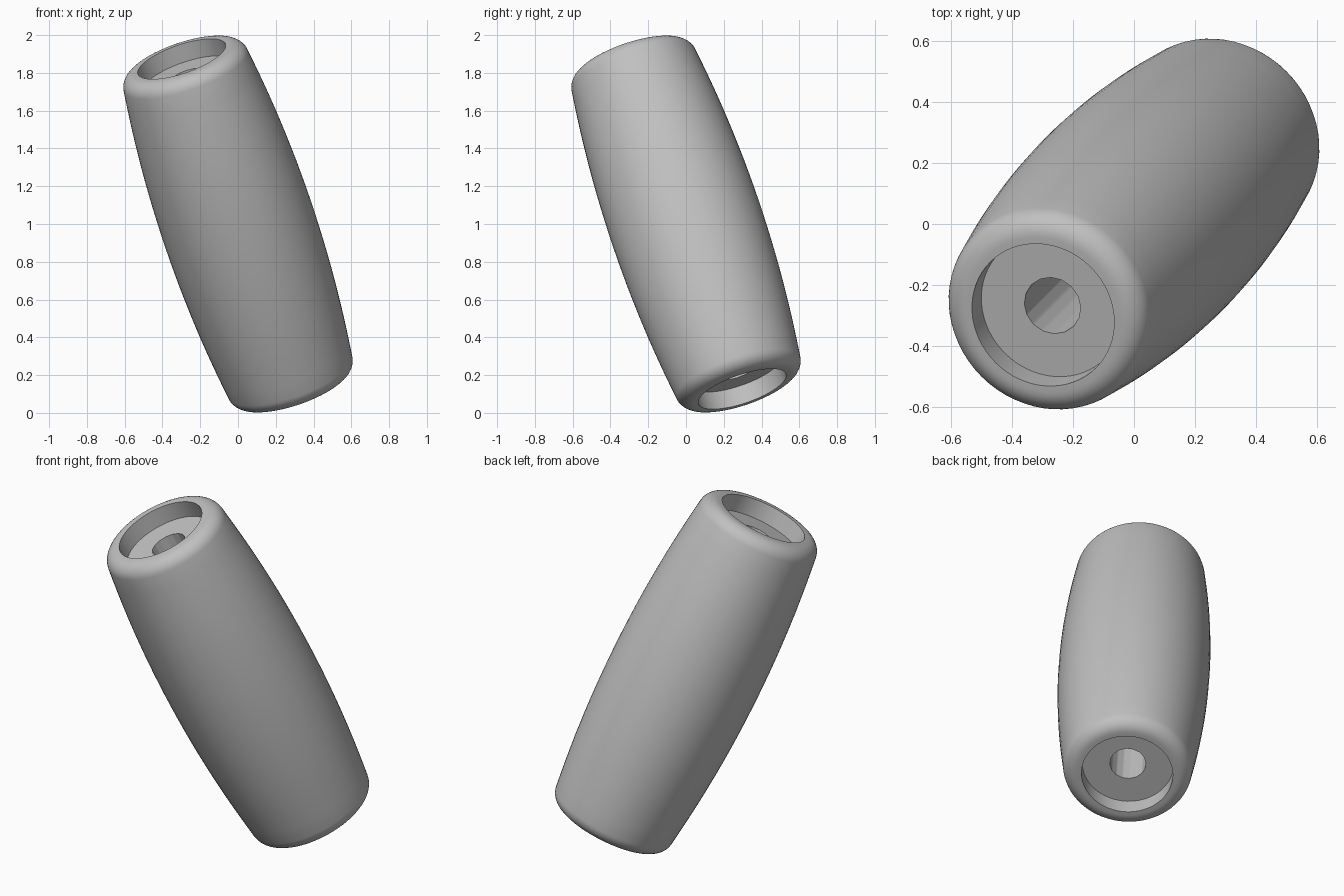
import bpy, bmesh, math
from mathutils import Vector

cube = bpy.data.objects.get("Cube")
if cube:
    bpy.data.objects.remove(cube, do_unlink=True)

SEGMENTS = 64
HALF = 0.89          # where the rounded end starts
MID_R, END_R = 0.405, 0.347
FILLET = 0.08
RIM_R, RECESS = 0.245, 0.10
BORE_R = 0.097

# Grey material
grey = bpy.data.materials.new("plain_grey")
grey.use_nodes = True
colour = (0.53, 0.53, 0.53, 1)
grey.diffuse_color = colour
grey.node_tree.nodes["Principled BSDF"].inputs["Base Color"].default_value = colour

# Half profile: recess floor, recess wall, rounded lip, bulging side
top = HALF + FILLET
half = [(0, top - RECESS), (RIM_R, top - RECESS), (RIM_R, top)]
for i in range(9):
    a = math.radians(90 - i * 82 / 8)
    half.append((END_R - FILLET + FILLET * math.cos(a), HALF + FILLET * math.sin(a)))
for i in range(1, 12):
    z = HALF * (1 - i / 12)
    half.append((MID_R - (MID_R - END_R) * (z / HALF) ** 2, z))
profile = half + [(MID_R, 0)] + [(r, -z) for r, z in reversed(half)]

# Lathe the barrel body
bm = bmesh.new()
verts = [bm.verts.new((r, 0, z)) for r, z in profile]
edges = [bm.edges.new(pair) for pair in zip(verts, verts[1:])]
bmesh.ops.spin(bm, geom=verts + edges, cent=(0, 0, 0), axis=(0, 0, 1),
               angle=math.tau, steps=SEGMENTS, use_merge=False)
bmesh.ops.remove_doubles(bm, verts=bm.verts, dist=0.0005)
bmesh.ops.recalc_face_normals(bm, faces=bm.faces)
mesh = bpy.data.meshes.new("barrel_body")
bm.to_mesh(mesh)
bm.free()
mesh.materials.append(grey)
body = bpy.data.objects.new("barrel_body", mesh)
bpy.context.collection.objects.link(body)

# Cut the through bore
bpy.ops.mesh.primitive_cylinder_add(vertices=16, radius=BORE_R, depth=2.4)
cutter = bpy.context.object
cutter.name = "bore_cutter"
cutter.hide_render = True
cutter.data.materials.append(grey)
cut = body.modifiers.new("bore", 'BOOLEAN')
cut.operation = 'DIFFERENCE'
cut.solver = 'EXACT'
cut.object = cutter
bpy.ops.object.select_all(action='DESELECT')
body.select_set(True)
bpy.context.view_layer.objects.active = body
bpy.ops.object.modifier_apply(modifier=cut.name)
bpy.data.objects.remove(cutter, do_unlink=True)
bpy.ops.object.shade_smooth_by_angle(angle=math.radians(35))

# Lean the barrel toward its front right
lean = Vector((-0.307, -0.307, 0.9)).normalized()
body.rotation_mode = 'QUATERNION'
body.rotation_quaternion = Vector((0, 0, 1)).rotation_difference(lean)
body.location = (0, 0, 1)
